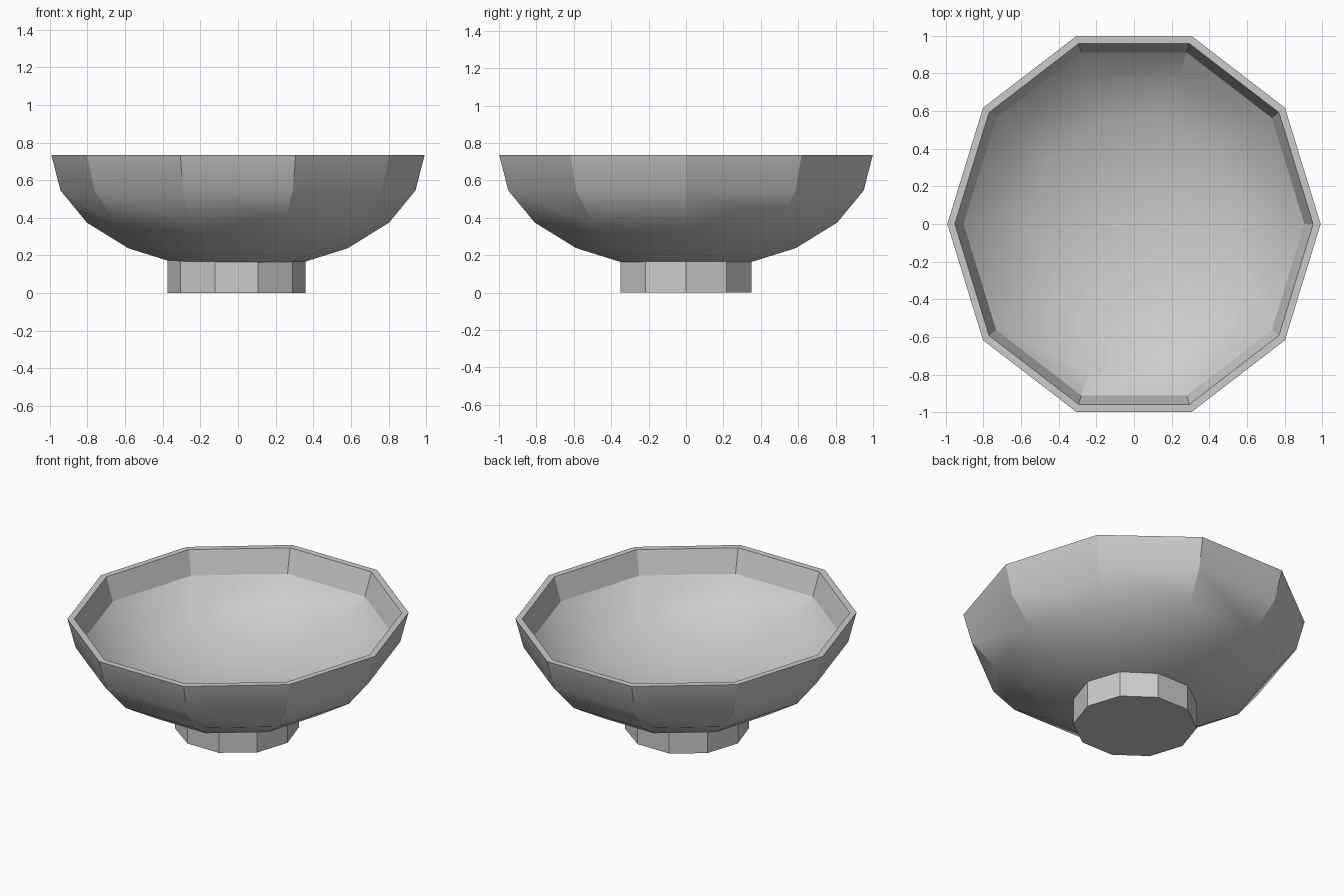
import bpy
import bmesh
from math import cos, sin, pi, radians

SIDES = 10
RIM_Z = 0.735

cube = bpy.data.objects.get("Cube")
if cube:
    bpy.data.objects.remove(cube)

grey = bpy.data.materials.new("plain grey")
grey.use_nodes = True
colour = (0.6, 0.6, 0.6, 1)
grey.diffuse_color = colour
grey.node_tree.nodes["Principled BSDF"].inputs["Base Color"].default_value = colour


def add_object(name, bm):
    mesh = bpy.data.meshes.new(name)
    bmesh.ops.recalc_face_normals(bm, faces=bm.faces)
    bm.to_mesh(mesh)
    bm.free()
    mesh.materials.append(grey)
    obj = bpy.data.objects.new(name, mesh)
    bpy.context.collection.objects.link(obj)
    return obj


def ring(bm, rx, ry, z, cx=0):
    return [bm.verts.new((cx + rx * cos(2 * pi * i / SIDES),
                          ry * sin(2 * pi * i / SIDES), z)) for i in range(SIDES)]


def bridge(bm, a, b):
    for i in range(SIDES):
        j = (i + 1) % SIDES
        bm.faces.new((a[i], a[j], b[j], b[i]))


def half_shell(bm, scale, depth):
    """Half of a squashed low-poly sphere, open at the rim; returns the rim ring."""
    rx, ry = 0.992 * scale, 1.05 * scale
    rings = []
    for k in range(5):
        t = k * pi / SIDES
        rings.append(ring(bm, rx * cos(t), ry * cos(t), RIM_Z - depth * sin(t)))
    for a, b in zip(rings, rings[1:]):
        bridge(bm, a, b)
    pole = bm.verts.new((0, 0, RIM_Z - depth))
    for i in range(SIDES):
        bm.faces.new((rings[-1][i], rings[-1][(i + 1) % SIDES], pole))
    return rings[0]


# Bowl: outer and inner shells joined by a flat rim
bm = bmesh.new()
outer = half_shell(bm, 1, 0.614)
inner = half_shell(bm, 0.96, 0.48)
bridge(bm, outer, inner)
bowl = add_object("bowl", bm)

# Foot: ten-sided prism, open at the top where it meets the bowl
bm = bmesh.new()
bottom = ring(bm, 0.367, 0.367, 0, -0.008)
top = ring(bm, 0.367, 0.367, 0.175, -0.008)
bridge(bm, bottom, top)
bm.faces.new(bottom)
foot = add_object("foot", bm)

# Smooth the lower bowl, keep the rim and the upper corners crisp
bpy.ops.object.select_all(action="DESELECT")
bowl.select_set(True)
bpy.context.view_layer.objects.active = bowl
bpy.ops.object.shade_smooth_by_angle(angle=radians(25.8))
